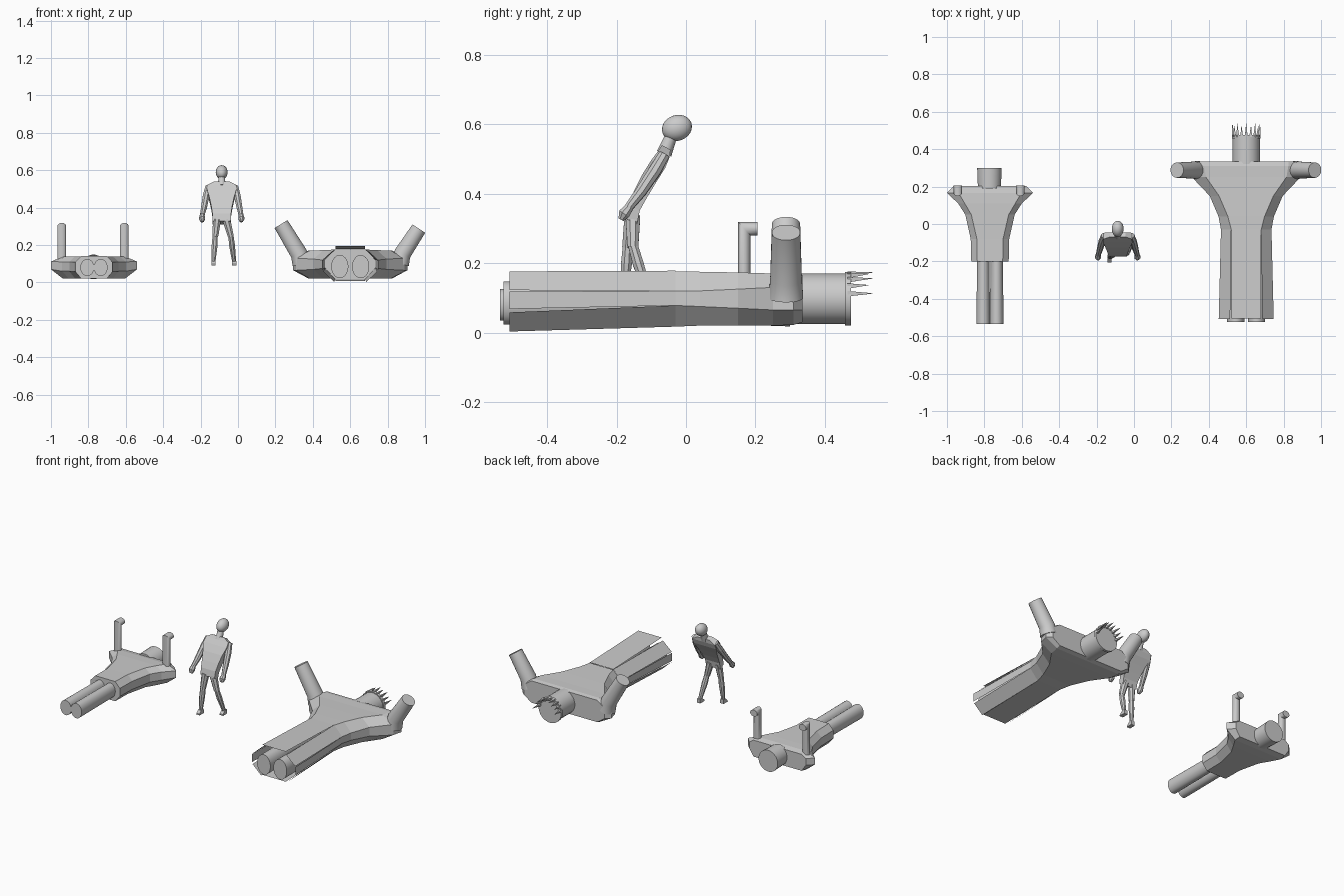
import bpy, math
from mathutils import Vector as V

if "Cube" in bpy.data.objects:
    bpy.data.objects.remove(bpy.data.objects["Cube"])


def mesh(name, verts, faces, smooth=False):
    me = bpy.data.meshes.new(name)
    me.from_pydata([tuple(v) for v in verts], [], faces)
    me.update()
    ob = bpy.data.objects.new(name, me)
    bpy.context.collection.objects.link(ob)
    if smooth:
        bpy.ops.object.select_all(action='DESELECT')
        ob.select_set(True)
        bpy.context.view_layer.objects.active = ob
        bpy.ops.object.mode_set(mode='EDIT')
        bpy.ops.mesh.select_all(action='SELECT')
        bpy.ops.mesh.normals_make_consistent(inside=False)
        bpy.ops.object.mode_set(mode='OBJECT')
        bpy.ops.object.shade_smooth_by_angle(angle=math.radians(40))
    return ob


def loft(name, rings, smooth=False):
    n = len(rings[0])
    verts = [p for r in rings for p in r]
    faces = [(k * n + i, k * n + (i + 1) % n, (k + 1) * n + (i + 1) % n, (k + 1) * n + i)
             for k in range(len(rings) - 1) for i in range(n)]
    faces += [tuple(reversed(range(n))), tuple(range(len(verts) - n, len(verts)))]
    return mesh(name, verts, faces, smooth)


def ellipse(c, u, v, n=24):
    off = math.pi / n
    return [V(c) + V(u) * math.cos(off + 2 * math.pi * i / n) + V(v) * math.sin(off + 2 * math.pi * i / n)
            for i in range(n)]


def limb(name, path, n=24, smooth=True):
    """path: list of (point, radius); rings follow the path direction"""
    pts = [V(p) for p, r in path]
    rings = []
    for i, (p, r) in enumerate(path):
        d = (pts[min(i + 1, len(pts) - 1)] - pts[max(i - 1, 0)]).normalized()
        ref = V((0, 1, 0)) if abs(d.y) < 0.8 else V((1, 0, 0))
        u = d.cross(ref).normalized()
        rings.append(ellipse(p, u * r, d.cross(u) * r, n))
    return loft(name, rings, smooth)


def torso(name, cx, sections):
    """sections: y, outer half width, flat half width, z bottom, lower side, upper side, top"""
    rings = []
    for y, wo, wi, zb, zl, zu, zt in sections:
        half = [(wi, zb), (wo, zl), (wo, zu), (wi, zt)]
        rings.append([(cx + x, y, z) for x, z in half] + [(cx - x, y, z) for x, z in reversed(half)])
    return loft(name, rings)


# ---- small lying figure
CX = -0.77
torso("small_figure_torso", CX, [
    (-0.20, 0.10, 0.068, 0.02, 0.058, 0.108, 0.142),
    (-0.08, 0.103, 0.07, 0.02, 0.058, 0.108, 0.14),
    (0.05, 0.132, 0.10, 0.02, 0.06, 0.11, 0.14),
    (0.11, 0.17, 0.135, 0.02, 0.06, 0.11, 0.14),
    (0.166, 0.23, 0.168, 0.022, 0.07, 0.112, 0.138),
    (0.203, 0.193, 0.165, 0.028, 0.07, 0.11, 0.13)])
limb("small_figure_head", [((CX - 0.003, 0.19, 0.083), 0.062), ((CX - 0.003, 0.30, 0.083), 0.066)])
for s in (-1, 1):
    x = CX + s * 0.036
    loft("small_figure_leg", [
        ellipse((x, -0.18, 0.08), (0.033, 0, 0), (0, 0, 0.045)),
        ellipse((x, -0.535, 0.08), (0.037, 0, 0), (0, 0, 0.046))], True)
    # raised forearm with the hand bent back
    x = CX - 0.005 + s * 0.167
    loft("small_figure_arm", [
        ellipse((x, 0.168, 0.09), (0.024, 0, 0), (0, 0.018, 0), 16),
        ellipse((x, 0.168, 0.299), (0.024, 0, 0), (0, 0.018, -0.02), 16),
        ellipse((x, 0.206, 0.299), (0.024, 0, 0), (0, 0, -0.02), 16)], True)

# ---- large lying figure with robe and crown
RX = 0.60
torso("large_figure_torso", RX, [
    (-0.03, 0.135, 0.08, 0.017, 0.078, 0.12, 0.176),
    (0.04, 0.148, 0.098, 0.02, 0.075, 0.12, 0.175),
    (0.15, 0.195, 0.145, 0.02, 0.07, 0.125, 0.173),
    (0.25, 0.29, 0.215, 0.02, 0.065, 0.13, 0.17),
    (0.31, 0.305, 0.225, 0.022, 0.065, 0.13, 0.17),
    (0.335, 0.275, 0.225, 0.03, 0.065, 0.13, 0.165)])
limb("large_figure_head", [((RX, 0.32, 0.097), 0.073), ((RX, 0.47, 0.097), 0.073)])
limb("large_figure_left_arm", [((0.34, 0.288, 0.10), 0.05), ((0.325, 0.288, 0.155), 0.046),
                               ((0.23, 0.288, 0.312), 0.041)])
limb("large_figure_right_arm", [((0.865, 0.288, 0.10), 0.05), ((0.88, 0.288, 0.155), 0.046),
                                ((0.967, 0.288, 0.288), 0.041)])
for s in (-1, 1):
    x = RX + s * 0.056
    loft("large_figure_leg", [
        ellipse((x, -0.02, 0.085), (0.045, 0, 0), (0, 0, 0.06)),
        ellipse((x, -0.525, 0.085), (0.046, 0, 0), (0, 0, 0.062))], True)

# robe: thin flaps hung from the eight sides of the waist, splayed at the hem
waist = [(0.08, 0.017), (0.135, 0.078), (0.135, 0.12), (0.08, 0.178)]
hems = [[(0.086, 0.003), (0.145, 0.058)], [(0.15, 0.068), (0.15, 0.118)], [(0.147, 0.122), (0.086, 0.176)]]
for s in (-1, 1):
    for k, hem in enumerate(hems):
        quad = [(RX + s * x, -0.03, z) for x, z in waist[k:k + 2]]
        quad += [(RX + s * x, -0.508, z) for x, z in reversed(hem)]
        mesh("robe_side_flap", quad, [(0, 1, 2, 3)])
for name, z0, z1 in (("robe_front_flap", 0.178, 0.194), ("robe_back_flap", 0.017, 0.008)):
    mesh(name, [(RX - 0.08, -0.03, z0), (RX + 0.08, -0.03, z0),
                (RX + 0.08, -0.505, z1), (RX - 0.08, -0.505, z1)], [(0, 1, 2, 3)])

# crown
limb("crown_band", [((RX, 0.458, 0.097), 0.078), ((RX, 0.475, 0.097), 0.078)])
for i in range(9):
    a = math.radians(10 + 20 * i)
    c, s = math.cos(a), math.sin(a)
    limb("crown_spike", [((RX + 0.07 * c, 0.465, 0.10 + 0.068 * s), 0.011),
                         ((RX + 0.075 * c, 0.537 - 0.012 * (i % 2), 0.10 + 0.073 * s), 0.0008)], 4, False)

# ---- small standing mannequin, leaning backwards
MX = -0.087
spine = [(-0.158, 0.32, 0.048, 0.019), (-0.15, 0.36, 0.05, 0.019), (-0.13, 0.40, 0.056, 0.021),
         (-0.105, 0.445, 0.066, 0.023), (-0.08, 0.485, 0.078, 0.023), (-0.064, 0.513, 0.077, 0.019),
         (-0.057, 0.533, 0.042, 0.014)]
rings = []
for i, (y, z, w, d) in enumerate(spine):
    dy, dz = 0.88 * d, -0.47 * d
    rings.append([(MX - w, y - dy, z - dz), (MX + w, y - dy, z - dz),
                  (MX + w, y + dy, z + dz), (MX - w, y + dy, z + dz)])
loft("mannequin_torso", rings)
limb("mannequin_neck", [((MX, -0.063, 0.515), 0.022), ((MX, -0.045, 0.56), 0.018)], 10)
bpy.ops.mesh.primitive_uv_sphere_add(segments=20, ring_count=12, location=(MX, -0.026, 0.589))
head = bpy.context.object
head.name = "mannequin_head"
head.scale = (0.032, 0.044, 0.037)
head.rotation_euler = (math.radians(20), 0, 0)
bpy.ops.object.shade_smooth()

for s in (-1, 1):
    limb("mannequin_arm", [((MX + s * 0.072, -0.062, 0.512), 0.017), ((MX + s * 0.083, -0.09, 0.465), 0.019),
                           ((MX + s * 0.094, -0.13, 0.405), 0.017), ((MX + s * 0.104, -0.165, 0.36), 0.013)],
         8, False)
    limb("mannequin_hand", [((MX + s * 0.104, -0.162, 0.362), 0.013), ((MX + s * 0.105, -0.178, 0.342), 0.018),
                            ((MX + s * 0.104, -0.187, 0.325), 0.009)], 8, False)

legs = {"left": [(-0.112, -0.156, 0.335), (-0.122, -0.168, 0.245), (-0.131, -0.178, 0.108)],
        "right": [(-0.062, -0.153, 0.335), (-0.038, -0.153, 0.245), (-0.02, -0.108, 0.108)]}
for side, (hip, knee, ankle) in legs.items():
    limb("mannequin_" + side + "_thigh", [(hip, 0.023), (knee, 0.017)], 8, False)
    mid = V(knee).lerp(V(ankle), 0.35)
    limb("mannequin_" + side + "_shin", [(V(knee) + V((0, 0, 0.006)), 0.015), (mid, 0.017), (ankle, 0.011)], 8, False)
    x, y, z = ankle
    loft("mannequin_" + side + "_foot", [
        [(x - 0.012, yy, 0.09), (x + 0.012, yy, 0.09), (x + 0.011, yy, zt), (x - 0.011, yy, zt)]
        for yy, zt in ((y + 0.014, 0.115), (y - 0.008, 0.115), (y - 0.027, 0.098))])
